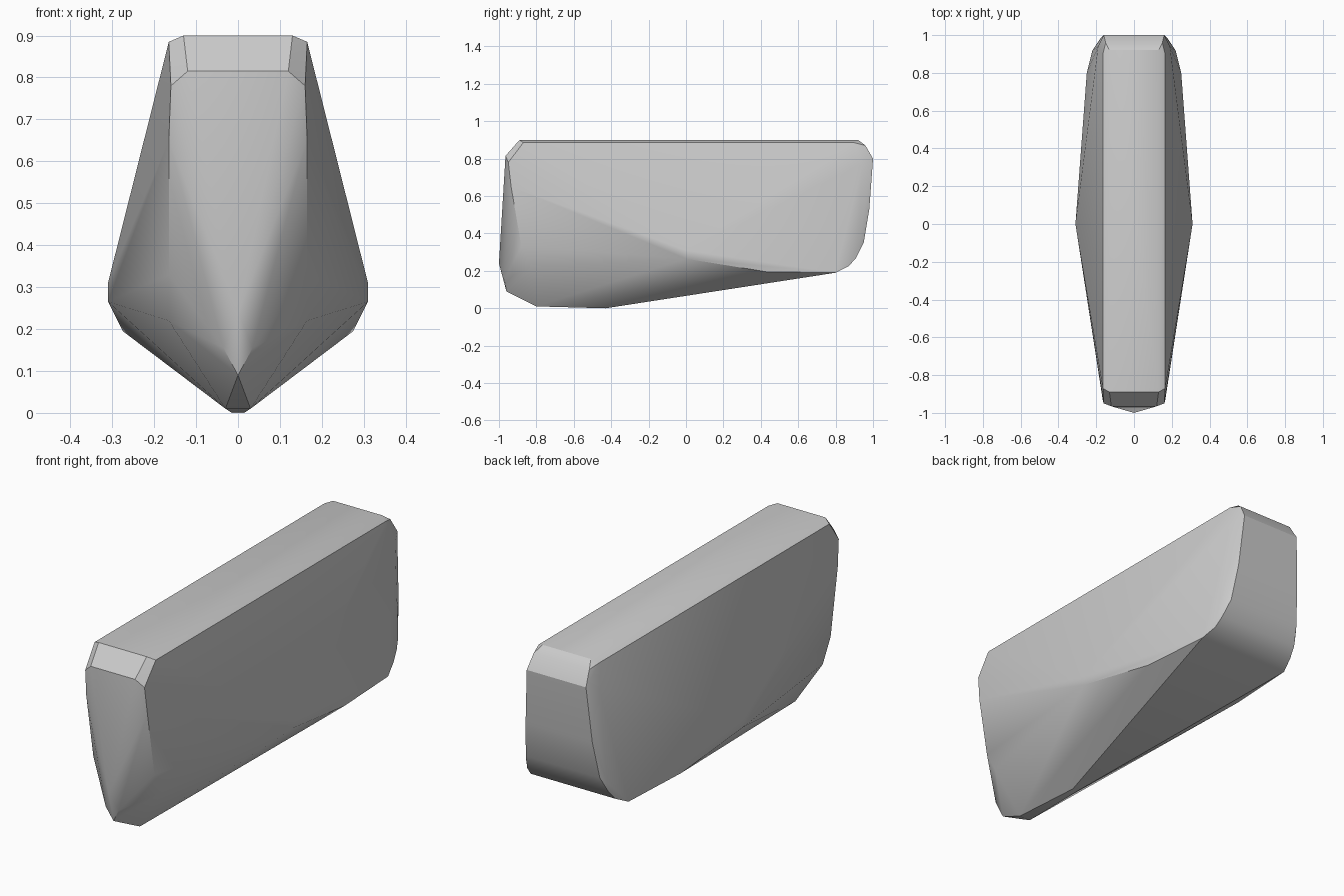
import bpy
import bmesh
import math

default_cube = bpy.data.objects.get("Cube")
if default_cube:
    bpy.data.objects.remove(default_cube, do_unlink=True)


def flat_material(name, colour):
    material = bpy.data.materials.new(name)
    material.use_nodes = True
    material.diffuse_color = colour
    shader = next(n for n in material.node_tree.nodes if n.type == "BSDF_PRINCIPLED")
    shader.inputs["Base Color"].default_value = colour
    return material


def mirrored_hull(name, corners, material):
    """Wrap a convex skin around the corners and their mirror images."""
    mesh = bpy.data.meshes.new(name)
    body = bpy.data.objects.new(name, mesh)
    bpy.context.collection.objects.link(body)
    bm = bmesh.new()
    for x, y, z in corners:
        for side in ((1, -1) if x else (1,)):
            bm.verts.new((side * x, y, z))
    hull = bmesh.ops.convex_hull(bm, input=bm.verts[:])
    inside = [v for v in hull["geom_interior"] if isinstance(v, bmesh.types.BMVert)]
    bmesh.ops.delete(bm, geom=inside, context="VERTS")
    # Merge coplanar triangles into clean panels
    bmesh.ops.dissolve_limit(bm, angle_limit=math.radians(1),
                             verts=bm.verts[:], edges=bm.edges[:])
    bmesh.ops.recalc_face_normals(bm, faces=bm.faces[:])
    bm.to_mesh(mesh)
    bm.free()
    mesh.materials.append(material)
    return body


# Flat top with chamfered ends
top = [(.13, -.89, .9), (.165, -.87, .885),
       (.13, .92, .9), (.165, .9, .885)]

# Front end tapering down into a narrow prow
front = [(.12, -.965, .815), (.16, -.95, .78), (.165, -.935, .65),
         (.165, -.88, .33), (.165, -.82, .22),
         (0, -1, .24), (.035, -.97, .155), (0, -.96, .09)]

# Keel and the widest part of the flanks
keel = [(.03, -.8, .01), (.015, -.43, 0)]
flank = [(.31, 0, .31), (.31, 0, .265), (.275, .43, .195)]

# Rounded rear end
rear = [(.25, .8, .19), (.23, .87, .225), (.22, .91, .27), (.2, .95, .35),
        (.18, .98, .53), (.16, 1, .8), (.15, .96, .87),
        (.22, .92, .32), (.19, .94, .77)]

grey = flat_material("plain grey", (.6, .6, .6, 1))
body = mirrored_hull("tapered_body", top + front + keel + flank + rear, grey)

# Soft panels with crisp bevel edges
bpy.ops.object.select_all(action="DESELECT")
body.select_set(True)
bpy.context.view_layer.objects.active = body
bpy.ops.object.shade_smooth_by_angle(angle=math.radians(30))
